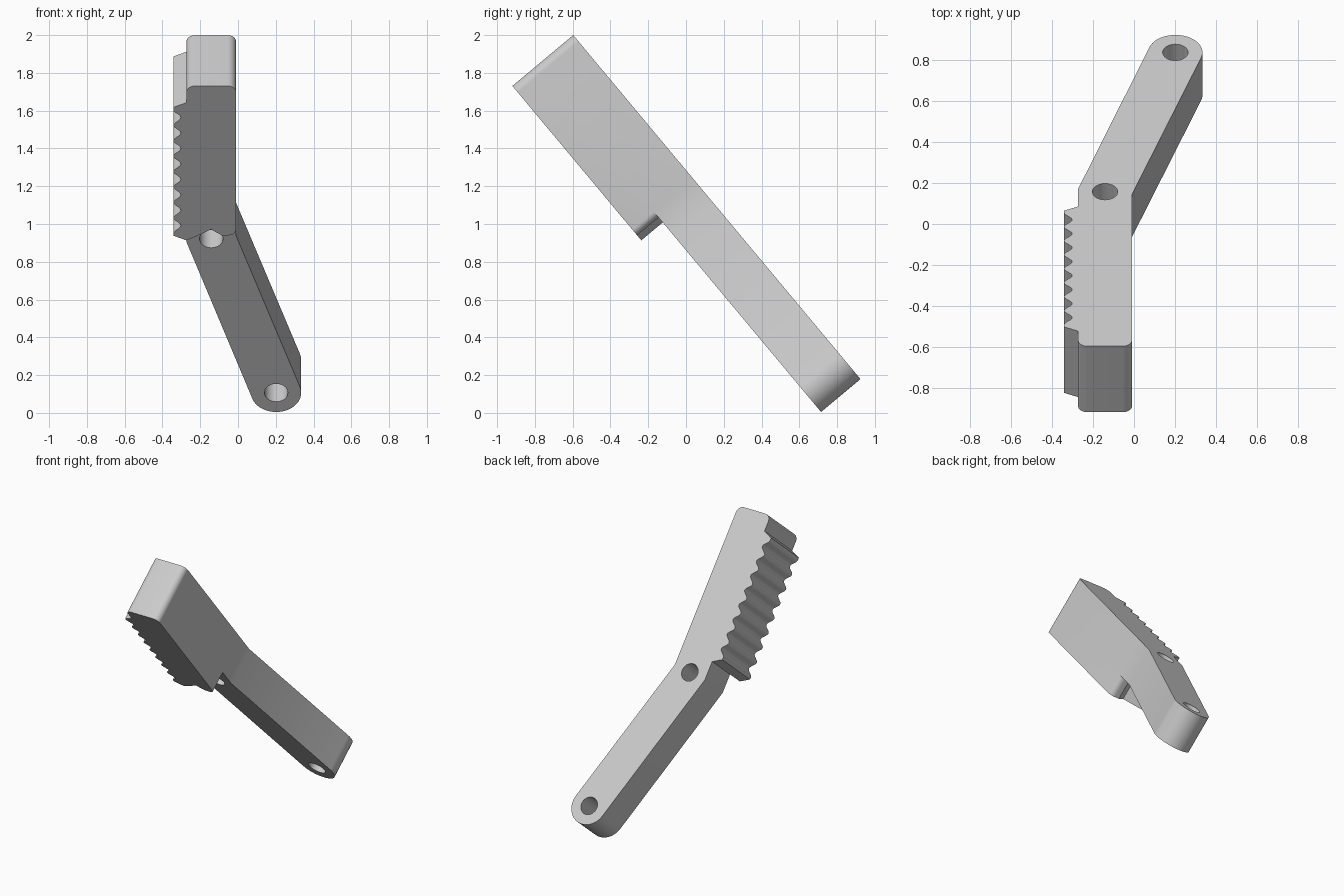
import bpy, bmesh, math
from mathutils import Vector

if "Cube" in bpy.data.objects:
    bpy.data.objects.remove(bpy.data.objects["Cube"])

C, S = 0.641, 0.7675          # tilt of the lever in the y-z plane
THIN, THICK = 0.272, 0.42     # arm and grip thickness
XL, XR = -0.273, -0.01        # grip sides
XM, HALF = -0.1415, 0.1325    # grip centre line, half width
PIVOT, TIP = (XM, 1.178), (0.202, 2.24)   # hole centres (x, along lever)


def place(x, s, h):
    """x, distance along the lever, depth below the top face -> world"""
    return Vector((x, -0.597 + C * s - S * h, 2.0 - S * s - C * h))


def arc(cx, cs, r, a0, a1, n):
    return [(cx + r * math.cos(a0 + (a1 - a0) * i / n),
             cs + r * math.sin(a0 + (a1 - a0) * i / n)) for i in range(n + 1)]


# Grip outline: toothed left edge, then rounded top end, then right edge
grip = [(XL, 1.065), (-0.342, 1.033)]
first, pitch, per = 0.964, 0.1065, 12
for i in range(8 * per + 1):
    s = first + pitch / 2 - i * pitch / per
    if s > 1.03:
        continue
    wave = 0.5 - 0.5 * math.cos(2 * math.pi * i / per)
    grip.append((-0.342 + 0.04 * wave, s))
grip += [(-0.342, 0.147), (XL, 0.115)]
R = 0.045
grip += arc(XL + R, R, R, math.pi, 1.5 * math.pi, 8)
grip += arc(XR - R, R, R, 1.5 * math.pi, 2 * math.pi, 8)
grip.append((XR, 0.99))

# Arm outline: bent bar with a round end
ang = math.atan2(TIP[1] - PIVOT[1], TIP[0] - PIVOT[0])
arm = [(XR, 1.157)]
arm += arc(TIP[0], TIP[1], HALF, ang - math.pi / 2, ang + math.pi / 2, 28)
arm.append((XL, 1.199))

# Underside end of the thick grip, from right edge back to the teeth
step = arc(XR - 0.04, 0.99, 0.04, 0, math.pi / 2, 6)[1:]
step += [(-0.086, 1.03), (-0.144, 0.989), (-0.205, 1.028)]

bm = bmesh.new()


def ring(pts, h):
    return [bm.verts.new(place(x, s, h)) for x, s in pts]


def walls(a, b):
    for i in range(len(a) - 1):
        bm.faces.new((a[i], a[i + 1], b[i + 1], b[i]))


gt, gm, gb = (ring(grip, h) for h in (0, THIN, THICK))
at, am = (ring(arm, h) for h in (0, THIN))
sm, sb = (ring(step, h) for h in (THIN, THICK))
bm.faces.new(gt + at)                                         # top face
bm.faces.new(gb + sb)                                         # grip underside
bm.faces.new([gm[-1]] + am + [gm[0]] + sm[::-1])              # arm underside
walls(gt, gm)
walls(gm, gb)
walls([gt[-1]] + at + [gt[0]], [gm[-1]] + am + [gm[0]])
walls([gm[-1]] + sm + [gm[0]], [gb[-1]] + sb + [gb[0]])
bmesh.ops.recalc_face_normals(bm, faces=bm.faces)
mesh = bpy.data.meshes.new("lever")
bm.to_mesh(mesh)
bm.free()
lever = bpy.data.objects.new("lever", mesh)
bpy.context.collection.objects.link(lever)

grey = bpy.data.materials.new("light grey")
grey.diffuse_color = (0.6, 0.6, 0.6, 1)
grey.use_nodes = True
grey.node_tree.nodes["Principled BSDF"].inputs["Base Color"].default_value = grey.diffuse_color
mesh.materials.append(grey)

# Round holes through the pivot and the tip
bm = bmesh.new()
for cx, cs in (PIVOT, TIP):
    pts = arc(cx, cs, 0.062, 0, 2 * math.pi, 32)[:-1]
    a, b = ring(pts, -0.1), ring(pts, 0.6)
    bm.faces.new(a)
    bm.faces.new(b)
    walls(a + a[:1], b + b[:1])
bmesh.ops.recalc_face_normals(bm, faces=bm.faces)
cut_mesh = bpy.data.meshes.new("hole_cutter")
bm.to_mesh(cut_mesh)
bm.free()
cut_mesh.materials.append(grey)
cutter = bpy.data.objects.new("hole_cutter", cut_mesh)
bpy.context.collection.objects.link(cutter)
cutter.hide_render = True

mod = lever.modifiers.new("holes", 'BOOLEAN')
mod.operation = 'DIFFERENCE'
mod.solver = 'EXACT'
mod.object = cutter
bpy.context.view_layer.objects.active = lever
lever.select_set(True)
bpy.ops.object.modifier_apply(modifier=mod.name)
bpy.data.objects.remove(cutter)
bpy.ops.object.shade_smooth_by_angle(angle=math.radians(35))
